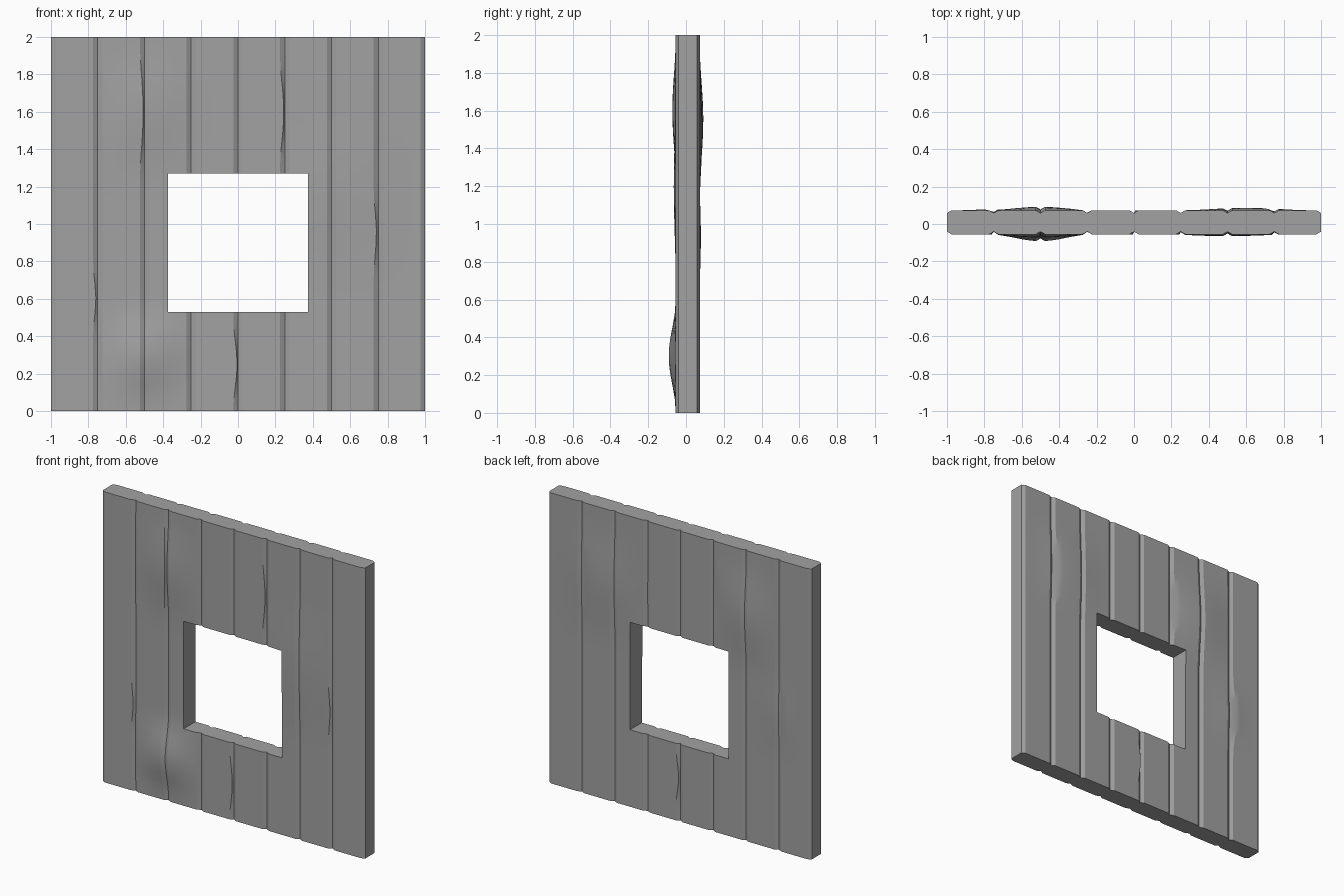
import bpy
import bmesh
import math

cube = bpy.data.objects.get("Cube")
if cube:
    bpy.data.objects.remove(cube, do_unlink=True)

FRONT, BACK = -0.055, 0.073      # flat plank surfaces
GROOVE, DEPTH = 0.025, 0.014     # half width and depth of the joints
HOLE_X, HOLE_LOW, HOLE_HIGH = 0.375, 0.53, 1.27

# Warped areas: x, z, radius in x, radius in z, height
BULGES = {
    "front": [(-0.5, 0.3, 0.28, 0.29, 0.038), (-0.5, 1.6, 0.3, 0.38, 0.018),
              (0.5, 1.2, 0.4, 0.5, 0.010)],
    "back": [(-0.5, 1.55, 0.3, 0.4, 0.019), (0.6, 1.5, 0.36, 0.42, 0.014),
             (-0.75, 0.93, 0.2, 0.3, 0.006)],
}
# Uneven joints: joint x, edge side, z, radius in z, sideways shift of that edge
CHIPS = {
    "front": [(-0.5, -1, 1.6, 0.4, 0.018), (0.25, -1, 1.6, 0.3, 0.02),
              (0, -1, 0.25, 0.25, 0.02), (-0.75, -1, 0.6, 0.2, 0.015),
              (0.75, -1, 0.95, 0.25, 0.015)],
    "back": [(0.75, -1, 1.46, 0.3, -0.03), (-0.75, -1, 0.93, 0.3, -0.03),
             (-0.25, -1, 1.56, 0.28, -0.03), (0, 1, 0.3, 0.2, -0.02)],
}


def falloff(t):
    return 0.5 + 0.5 * math.cos(math.pi * min(1, abs(t)))


def span(a, b, n):
    return [a + (b - a) * i / n for i in range(n)]


# Columns: each joint has two edges and a valley, each plank has inner columns
columns = []                     # (x, joint x, edge side); side None = plank
for i in range(-4, 5):
    joint = i / 4
    for side in (-1, 0, 1):
        x = joint + side * GROOVE
        if abs(x) <= 1:
            columns.append((x, joint, side))
    if i < 4:
        columns += [(joint + d, joint, None) for d in (0.075, 0.125, 0.175)]
rows = (span(0, HOLE_LOW, 8) + span(HOLE_LOW, HOLE_HIGH, 10)
        + span(HOLE_HIGH, 2, 10) + [2])


def surface_point(face, column, z):
    x, joint, side = column
    out = sum(h * falloff((x - bx) / rx) * falloff((z - bz) / rz)
              for bx, bz, rx, rz, h in BULGES[face])
    if side == 0:
        out -= DEPTH
    for cx, cside, cz, rz, shift in CHIPS[face]:
        if side == cside and joint == cx:
            x += shift * falloff((z - cz) / rz)
    return (x, FRONT - out if face == "front" else BACK + out, z)


bm = bmesh.new()
grid = {(f, c, r): bm.verts.new(surface_point(f, col, z))
        for f in ("front", "back")
        for c, col in enumerate(columns) for r, z in enumerate(rows)}


def solid(c, r):
    """True where a grid cell belongs to the wall, not the window opening."""
    if not (0 <= c < len(columns) - 1 and 0 <= r < len(rows) - 1):
        return False
    x = (columns[c][0] + columns[c + 1][0]) / 2
    z = (rows[r] + rows[r + 1]) / 2
    return not (abs(x) < HOLE_X and HOLE_LOW < z < HOLE_HIGH)


for c in range(len(columns) - 1):
    for r in range(len(rows) - 1):
        if not solid(c, r):
            continue
        ring = [(c, r), (c + 1, r), (c + 1, r + 1), (c, r + 1)]
        bm.faces.new([grid["front", *p] for p in ring])
        bm.faces.new([grid["back", *p] for p in reversed(ring)])
        # Outer rim and window reveal
        for k, (dc, dr) in enumerate([(0, -1), (1, 0), (0, 1), (-1, 0)]):
            if not solid(c + dc, r + dr):
                a, b = ring[k], ring[(k + 1) % 4]
                bm.faces.new([grid["front", *b], grid["front", *a],
                              grid["back", *a], grid["back", *b]])

bmesh.ops.delete(bm, geom=[v for v in bm.verts if not v.link_faces], context="VERTS")
bmesh.ops.recalc_face_normals(bm, faces=bm.faces[:])
mesh = bpy.data.meshes.new("plank_wall")
bm.to_mesh(mesh)
bm.free()

wall = bpy.data.objects.new("plank_wall", mesh)
bpy.context.collection.objects.link(wall)

# Plain grey
grey = bpy.data.materials.new("grey")
grey.use_nodes = True
colour = (0.36, 0.36, 0.36, 1)
grey.diffuse_color = colour
grey.node_tree.nodes["Principled BSDF"].inputs["Base Color"].default_value = colour
mesh.materials.append(grey)

bpy.ops.object.select_all(action="DESELECT")
wall.select_set(True)
bpy.context.view_layer.objects.active = wall
bpy.ops.object.shade_smooth_by_angle(angle=math.radians(20))
